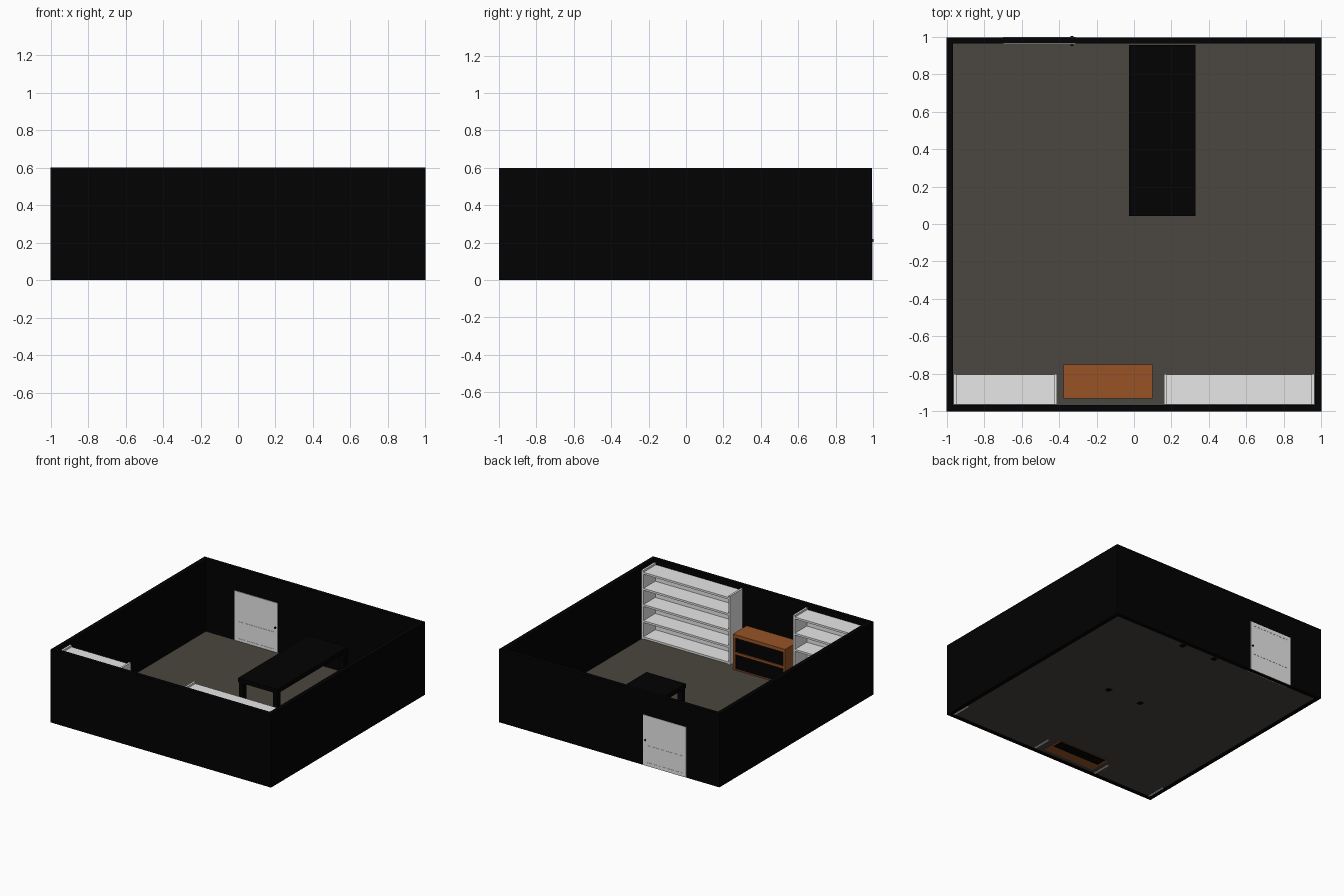
import bpy, bmesh, math

if "Cube" in bpy.data.objects:
    bpy.data.objects.remove(bpy.data.objects["Cube"])


def mat(name, r, g, b):
    m = bpy.data.materials.new(name)
    m.diffuse_color = (r, g, b, 1)
    m.use_nodes = True
    m.node_tree.nodes["Principled BSDF"].inputs["Base Color"].default_value = m.diffuse_color
    return m


BLACK = mat("black", 0.0005, 0.0005, 0.0005)
WHITE = mat("white", 0.8, 0.8, 0.8)
WOOD = mat("orange_wood", 0.31, 0.087, 0.019)
FLOOR = mat("floor_brown_grey", 0.07, 0.061, 0.05)


def finish(name, bm, m):
    me = bpy.data.meshes.new(name)
    bmesh.ops.recalc_face_normals(bm, faces=bm.faces)
    bm.to_mesh(me)
    bm.free()
    me.materials.append(m)
    ob = bpy.data.objects.new(name, me)
    bpy.context.collection.objects.link(ob)
    return ob


def boxes(name, m, *spans):
    """One object from boxes given as (x0, x1, y0, y1, z0, z1)."""
    bm = bmesh.new()
    for x0, x1, y0, y1, z0, z1 in spans:
        vs = bmesh.ops.create_cube(bm, size=1)["verts"]
        for v in vs:
            v.co.x = x0 if v.co.x < 0 else x1
            v.co.y = y0 if v.co.y < 0 else y1
            v.co.z = z0 if v.co.z < 0 else z1
    return finish(name, bm, m)


# walls: a square ring, inner and outer loops joined at bottom and top
bm = bmesh.new()
rings = []
for a, y0, y1 in ((1, -1, .995), (.965, -.965, .962)):
    for z in (0, .6):
        rings.append([bm.verts.new((x, y, z)) for x, y in ((-a, y0), (a, y0), (a, y1), (-a, y1))])
out_low, out_top, in_low, in_top = rings
for p, q in ((out_low, out_top), (out_top, in_top), (in_top, in_low), (in_low, out_low)):
    for i in range(4):
        j = (i + 1) % 4
        bm.faces.new((p[i], p[j], q[j], q[i]))
finish("walls", bm, BLACK)

# floor
boxes("floor", FLOOR, (-.965, .965, -.965, .962, .002, .008))

# door: slab through the back wall, with raised stiles and rails on both sides
DX0, DX1, DH = -.70, -.31, .415
boxes("door", WHITE, (DX0, DX1, .959, .9965, .001, DH))
ya, yb = .957, .998
boxes("door_frame", WHITE,
      (DX0, DX0 + .03, ya, yb, .001, DH),
      (DX1 - .03, DX1, ya, yb, .001, DH),
      (DX0 + .03, DX1 - .03, ya, yb, DH - .03, DH),
      (DX0 + .03, DX1 - .03, ya, yb, .14, .17),
      (DX0 + .03, DX1 - .03, ya, yb, .001, .03))
bm = bmesh.new()
bmesh.ops.create_cone(bm, cap_ends=True, segments=12, radius1=.008, radius2=.008, depth=.054)
for v in bm.verts:
    v.co = (v.co.x - .33, v.co.z + .976, v.co.y + .21)
finish("door_knob", bm, BLACK)


# bookcases against the front wall
def bookcase(name, x0, x1, h=.573, t=.016):
    y0, y1 = -.964, -.80
    boxes(name + "_sides", WHITE, (x0, x0 + t, y0, y1, 0, h), (x1 - t, x1, y0, y1, 0, h))
    boxes(name + "_back", WHITE, (x0 + t, x1 - t, y0, y0 + .008, .01, h - .015))
    boxes(name + "_shelves", WHITE,
          *[(x0 + t, x1 - t, y0 + .008, y1 - .002, z, z + .016)
            for z in (.012, .145, .277, .41, .542)])


bookcase("left_bookcase", -.964, -.412)
bookcase("right_bookcase", .16, .964)

# low cabinet: wooden carcass with dark panels in the two openings
cx0, cx1, cy0, cy1 = -.375, .10, -.93, -.75
boxes("cabinet_frame", WOOD,
      (cx0, cx0 + .02, cy0, cy1, 0, .27),
      (cx1 - .02, cx1, cy0, cy1, 0, .27),
      (cx0, cx1, cy0, cy1, .27, .298),
      (cx0 + .02, cx1 - .02, cy0, cy1, .135, .153),
      (cx0 + .02, cx1 - .02, cy1 - .008, cy1, 0, .016),
      (cx0 + .02, cx1 - .02, cy0, -.85, 0, .27))
boxes("cabinet_fronts", BLACK,
      (cx0 + .02, cx1 - .02, -.85, cy1 - .012, 0, .135),
      (cx0 + .02, cx1 - .02, -.85, cy1 - .012, .153, .27))

# desk: slab on four square legs
tx0, tx1, ty0, ty1, leg = -.028, .328, .043, .955, .04
boxes("desk_top", BLACK, (tx0, tx1, ty0, ty1, .192, .228))
boxes("desk_legs", BLACK,
      *[(x, x + leg, y, y + leg, 0, .192)
        for x in (tx0 + .003, tx1 - leg - .003)
        for y in (ty0 + .003, ty1 - leg - .003)])
